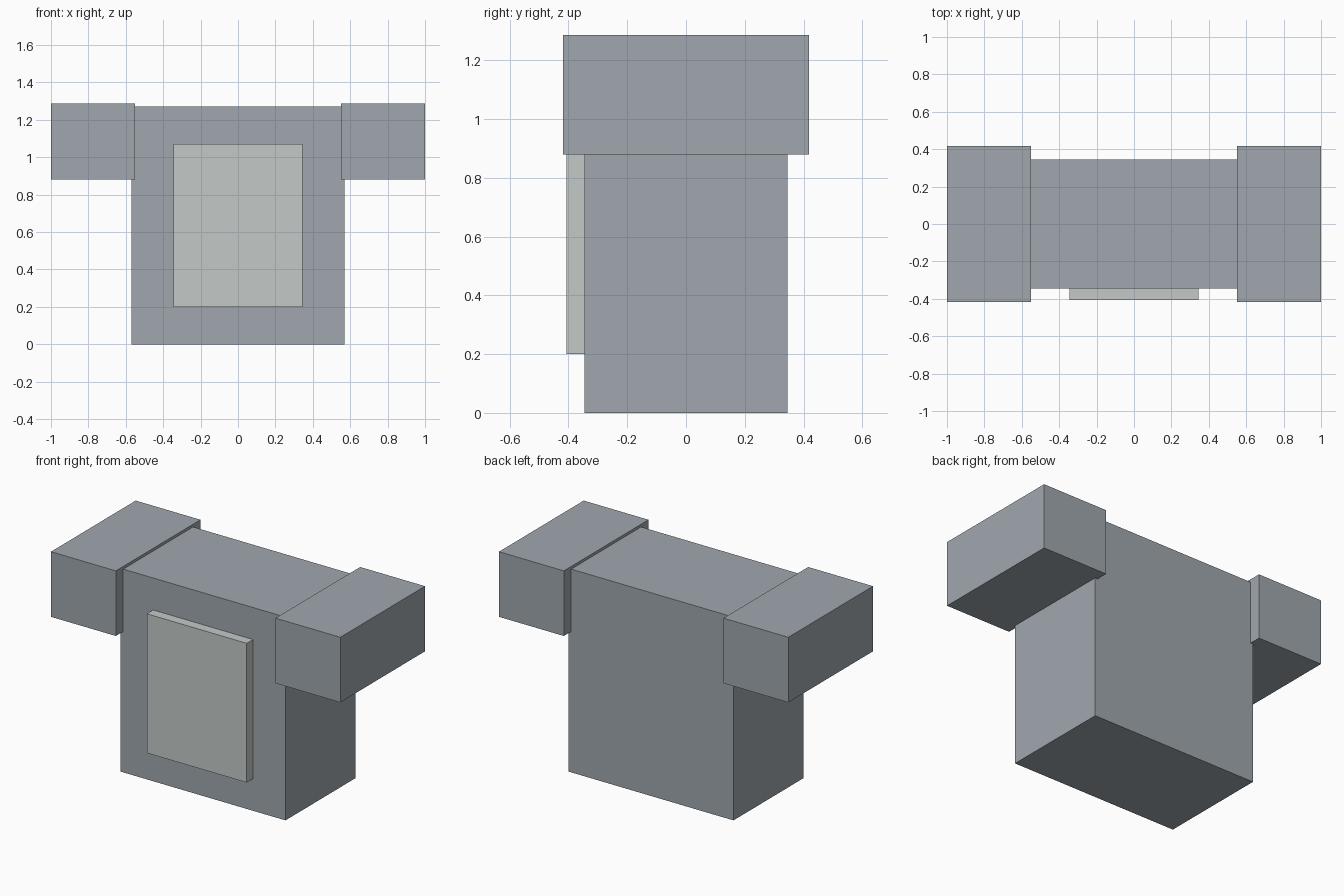
import bpy
import bmesh
from mathutils import Vector

cube = bpy.data.objects.get("Cube")
if cube:
    bpy.data.objects.remove(cube, do_unlink=True)


def make_material(name, rgb):
    mat = bpy.data.materials.new(name)
    mat.use_nodes = True
    color = (*rgb, 1.0)
    mat.diffuse_color = color
    mat.node_tree.nodes["Principled BSDF"].inputs["Base Color"].default_value = color
    return mat


def make_box(name, low, high, mat):
    """Box spanning two opposite corners, with its origin at its centre."""
    low, high = Vector(low), Vector(high)
    bm = bmesh.new()
    bmesh.ops.create_cube(bm, size=1.0)
    bmesh.ops.scale(bm, vec=high - low, verts=bm.verts)
    mesh = bpy.data.meshes.new(name)
    bm.to_mesh(mesh)
    bm.free()
    mesh.materials.append(mat)
    obj = bpy.data.objects.new(name, mesh)
    obj.location = (low + high) / 2
    bpy.context.collection.objects.link(obj)
    return obj


slate = make_material("slate grey", (0.35, 0.39, 0.42))
pale = make_material("pale grey", (0.55, 0.59, 0.58))

# Torso block
make_box("torso", (-0.57, -0.345, 0), (0.57, 0.345, 1.27), slate)

# Raised chest panel on the front
make_box("chest_panel", (-0.345, -0.407, 0.2), (0.345, -0.345, 1.07), pale)

# Shoulder blocks, slightly sunk into the torso
for side, sign in (("left", 1), ("right", -1)):
    inner, outer = sorted((sign * 0.552, sign * 1.0))
    make_box(side + "_shoulder", (inner, -0.418, 0.88), (outer, 0.418, 1.287), slate)
